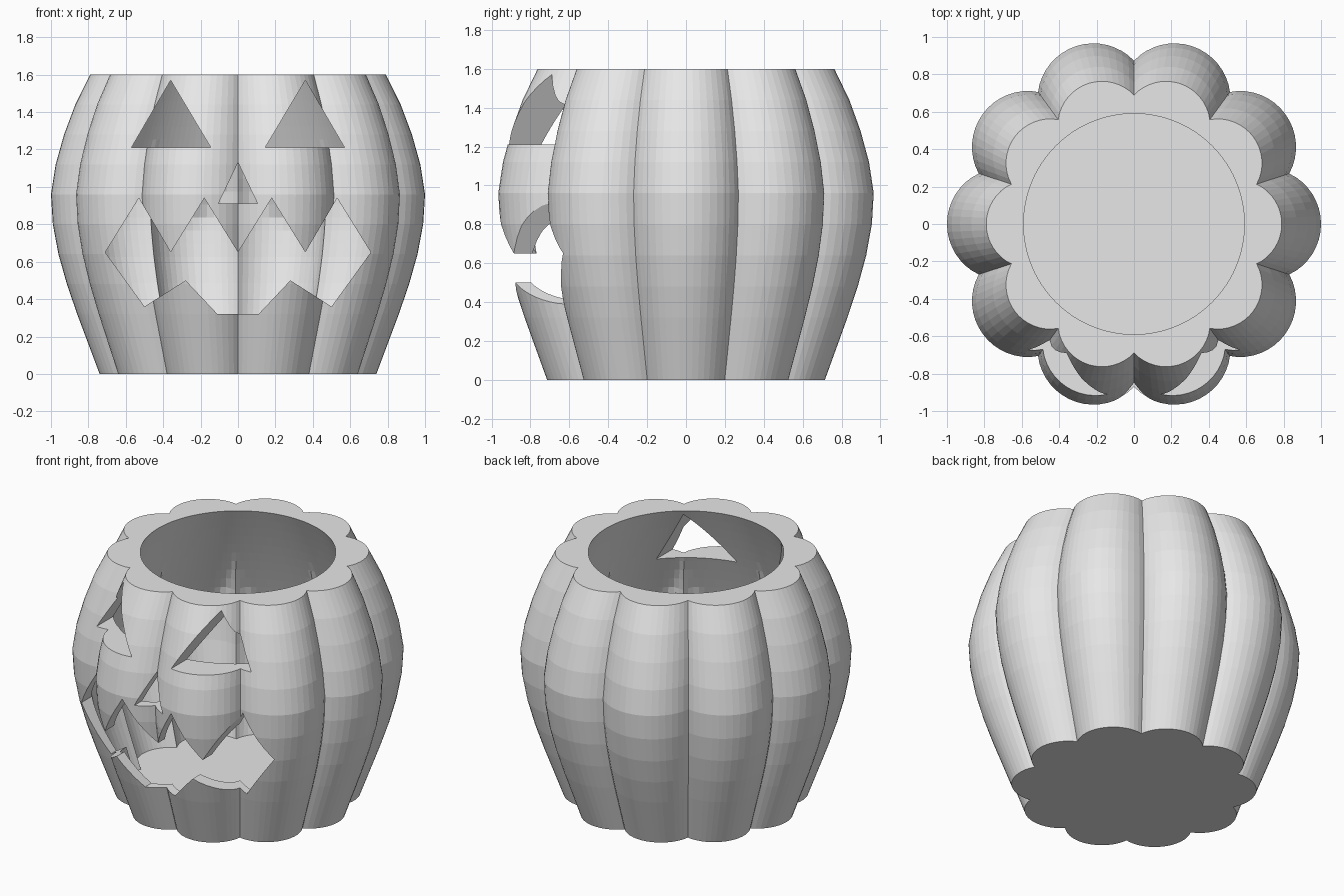
import bpy, bmesh, math

old = bpy.data.objects.get("Cube")
if old:
    bpy.data.objects.remove(old, do_unlink=True)

LOBES, COLS = 10, 16
STEP = 2 * math.pi / LOBES
# Lobe tip radius at equal height steps, bottom to top
TIP = [.74, .80, .86, .915, .96, .99, 1.0, .975, .93, .87, .79]
HEIGHT, FLOOR, HOLE, WALL = 1.6, .07, .59, .917

grey = bpy.data.materials.new("plain grey")
grey.use_nodes = True
grey.diffuse_color = (.8, .8, .8, 1)
grey.node_tree.nodes["Principled BSDF"].inputs["Base Color"].default_value = (.8, .8, .8, 1)


def tip_radius(z):
    f = z / HEIGHT * (len(TIP) - 1)
    i = min(int(f), len(TIP) - 2)
    return TIP[i] + (TIP[i + 1] - TIP[i]) * (f - i)


def lobed_section():
    """Angle and radius around a ring of round lobes, with a tip radius of 1."""
    pts = []
    for lobe in range(LOBES):
        for c in range(COLS):
            t = math.radians(64.5) * (2 * c / COLS - 1)
            x, y = .7 + .3 * math.cos(t), .3 * math.sin(t)
            edge = math.radians(18) if c == 0 else None
            a = -edge if edge else math.atan2(y, x)
            pts.append((a + lobe * STEP, math.hypot(x, y)))
    return pts


def shoulder(z):
    """Round inner shoulder, widening below the top opening."""
    d = HEIGHT - z
    return HOLE + .46 * d - .07 * d * d


def finish(name, bm):
    bmesh.ops.recalc_face_normals(bm, faces=bm.faces)
    mesh = bpy.data.meshes.new(name)
    bm.to_mesh(mesh)
    bm.free()
    obj = bpy.data.objects.new(name, mesh)
    bpy.context.collection.objects.link(obj)
    mesh.materials.append(grey)
    return obj


# Hollow body: outer wall up, rim inwards, inner wall down, floor
section = lobed_section()
rings = []
for i in range(len(TIP)):
    rings.append([(a, r * TIP[i], HEIGHT * i / (len(TIP) - 1)) for a, r in section])
INNER = 22
for i in range(INNER + 1):
    z = HEIGHT + (FLOOR - HEIGHT) * i / INNER
    limit = shoulder(z) if z > .6 else 2
    rings.append([(a, min(r * WALL * tip_radius(z), limit), z) for a, r in section])

bm = bmesh.new()
loops = [[bm.verts.new((r * math.cos(a), r * math.sin(a), z)) for a, r, z in ring]
         for ring in rings]
n = len(section)
for low, high in zip(loops, loops[1:]):
    for j in range(n):
        k = (j + 1) % n
        bm.faces.new((low[j], low[k], high[k], high[j]))
bm.faces.new(loops[0])
bm.faces.new(loops[-1])
body = finish("carved_body", bm)


# Face openings, cut straight through the front wall
def cutter(name, outline):
    bm = bmesh.new()
    face = bm.faces.new([bm.verts.new((x, -1.2, z)) for x, z in outline])
    ext = bmesh.ops.extrude_face_region(bm, geom=[face])
    verts = [v for v in ext["geom"] if isinstance(v, bmesh.types.BMVert)]
    bmesh.ops.translate(bm, verts=verts, vec=(0, .9, 0))
    obj = finish(name, bm)
    obj.hide_render = True
    return obj


def mirrored(half):
    return half + [(-x, z) for x, z in reversed(half) if x]


eye = [(.57, 1.21), (.145, 1.21), (.36, 1.57)]
mouth = [(0, .65), (.18, .94), (.36, .65), (.53, .94), (.71, .65),
         (.5, .36), (.28, .5), (.11, .32)]
cutters = [cutter("left_eye_cutter", eye),
           cutter("right_eye_cutter", [(-x, z) for x, z in eye]),
           cutter("nose_cutter", [(-.105, .91), (.105, .91), (0, 1.13)]),
           cutter("mouth_cutter", mirrored(mouth))]

bpy.context.view_layer.objects.active = body
for cut in cutters:
    mod = body.modifiers.new("opening", "BOOLEAN")
    mod.operation, mod.solver, mod.object = "DIFFERENCE", "EXACT", cut
    bpy.ops.object.modifier_apply(modifier=mod.name)
    bpy.data.objects.remove(cut, do_unlink=True)
